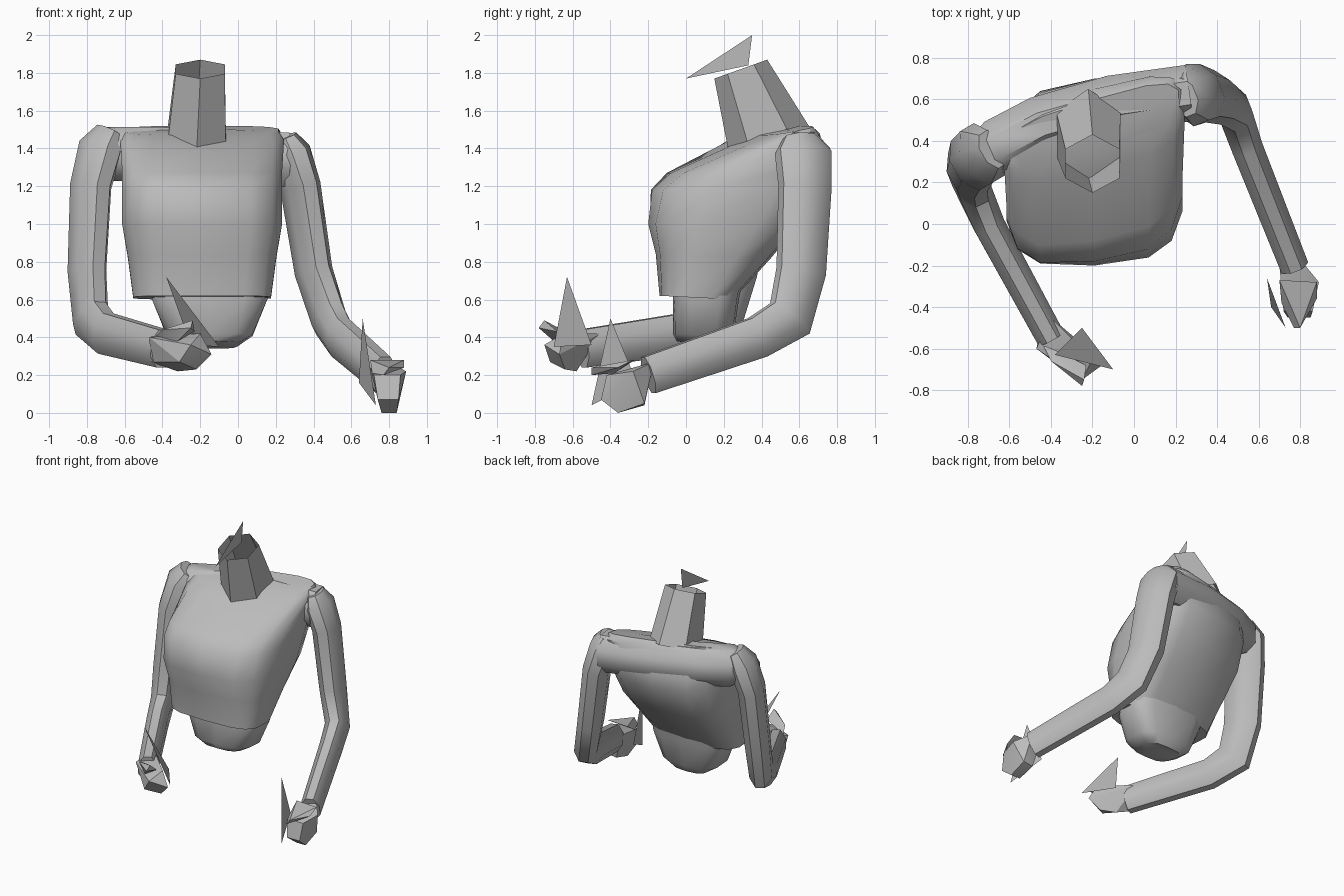
import bpy, bmesh, math
from mathutils import Vector

if "Cube" in bpy.data.objects:
    bpy.data.objects.remove(bpy.data.objects["Cube"])

COLOUR = (.5, .5, .5, 1)
grey = bpy.data.materials.new("plain grey")
grey.use_nodes = True
grey.diffuse_color = COLOUR
grey.node_tree.nodes["Principled BSDF"].inputs["Base Color"].default_value = COLOUR


def finish(name, bm, crease):
    """Turn the mesh into an object, keeping edges above the crease angle sharp."""
    bmesh.ops.recalc_face_normals(bm, faces=bm.faces)
    mesh = bpy.data.meshes.new(name)
    bm.to_mesh(mesh)
    bm.free()
    mesh.materials.append(grey)
    part = bpy.data.objects.new(name, mesh)
    bpy.context.collection.objects.link(part)
    bpy.ops.object.select_all(action='DESELECT')
    bpy.context.view_layer.objects.active = part
    part.select_set(True)
    bpy.ops.object.shade_smooth_by_angle(angle=crease)


def loft(name, rings, caps=True, crease=.8):
    """Skin a row of rings that have equal point counts."""
    bm = bmesh.new()
    loops = [[bm.verts.new(point) for point in ring] for ring in rings]
    count = len(loops[0])
    for lower, upper in zip(loops, loops[1:]):
        for i in range(count):
            j = (i + 1) % count
            bm.faces.new((lower[i], lower[j], upper[j], upper[i]))
    if caps:
        bm.faces.new(loops[0])
        bm.faces.new(loops[-1])
    finish(name, bm, crease)


def power(value, exponent):
    return math.copysign(abs(value) ** exponent, value)


def body_ring(centre, half, front_y, front_z, back_y, back_z, sides=14, square=.6):
    """Rounded section tilted from front to back; the twist grows with height."""
    twist = .35 * (back_z - .6) ** 2 if sides > 6 else 0
    ring = []
    for i in range(sides):
        angle = math.pi / 2 + math.tau * i / sides
        across = half * power(math.cos(angle), square)
        along = (power(math.sin(angle), square) + 1) / 2
        ring.append((centre + across,
                     front_y + (back_y - front_y) * along + across * twist,
                     front_z + (back_z - front_z) * along))
    return ring


def limb(name, side, joints, sides=8, thick=.115, thin=.075, depth_ratio=1.45):
    """Tapering oval tube along the joints, mitred at bends, domed at its start."""
    points = [Vector(joint) for joint in joints]
    last = len(points) - 1
    rings = []
    for i, point in enumerate(points):
        before = points[max(i, 1)] - points[max(i, 1) - 1]
        after = points[min(i, last - 1) + 1] - points[min(i, last - 1)]
        tangent = before.normalized() + after.normalized()
        depth = tangent.cross(Vector(side)).normalized()
        width = depth.cross(tangent).normalized()
        radius = thick + (thin - thick) * i / last
        if i == 0:
            radius *= .6
        stretch = radius * depth_ratio * 2 / tangent.length
        ring = []
        for k in range(sides):
            angle = math.tau * (k + .5) / sides
            ring.append(point + width * radius * math.cos(angle)
                        + depth * stretch * math.sin(angle))
        rings.append(ring)
    loft(name, rings)


def hull(name, *corners):
    """Faceted solid wrapped around a few corners."""
    bm = bmesh.new()
    for corner in corners:
        bm.verts.new(corner)
    bmesh.ops.convex_hull(bm, input=bm.verts)
    finish(name, bm, .4)


def fin(name, *corners):
    bm = bmesh.new()
    bm.faces.new([bm.verts.new(corner) for corner in corners])
    finish(name, bm, .4)


# Torso: each section is half width, front y and z, back y and z
loft("chest", [body_ring(-.19, *section) for section in (
    (.37, -.14, .62, .25, .6),
    (.4, -.16, .84, .45, .82),
    (.43, -.2, 1, .6, 1),
    (.43, -.18, 1.18, .7, 1.2),
    (.43, -.08, 1.27, .7, 1.3),
    (.44, .25, 1.42, .65, 1.48),
    (.41, .35, 1.47, .6, 1.52),
)])
loft("abdomen", [body_ring(-.15, *section) for section in (
    (.15, -.05, .38, .21, .34),
    (.23, -.07, .42, .25, .4),
    (.31, -.07, .6, .28, .6),
    (.31, -.07, .7, .3, .7),
)])

# Upper back: one broad bar joining both shoulders
limb("shoulder_girdle", (0, 0, 1), [
    (-.76, .33, 1.36),
    (-.66, .37, 1.37),
    (-.45, .48, 1.37),
    (-.1, .58, 1.36),
    (.26, .63, 1.34),
], thick=.155, thin=.155, depth_ratio=.95)

# Neck: open six-sided tube
loft("neck", [
    body_ring(-.22, .18, .23, 1.36, .65, 1.52, sides=6, square=1),
    body_ring(-.2, .15, .15, 1.77, .43, 1.87, sides=6, square=1),
], caps=False, crease=.3)

# Arms, from shoulder through elbow to wrist
limb("right_arm", (.86, .5, 0), [
    (-.68, .36, 1.49),
    (-.73, .34, 1.4),
    (-.78, .3, 1.2),
    (-.8, .25, .75),
    (-.78, .18, .5),
    (-.7, 0, .42),
    (-.4, -.55, .34),
])
limb("left_arm", (.93, .37, 0), [
    (.24, .61, 1.46),
    (.27, .62, 1.38),
    (.33, .63, 1.2),
    (.4, .61, .75),
    (.48, .55, .5),
    (.54, .38, .4),
    (.77, -.2, .2),
])

# Fists, with a thumb lying over the fingers
hull("right_fist",
     (-.46, -.55, .27), (-.4, -.45, .42), (-.47, -.6, .4),
     (-.32, -.58, .22), (-.22, -.64, .23), (-.31, -.72, .27),
     (-.14, -.67, .31), (-.25, -.75, .36), (-.2, -.65, .42))
hull("right_thumb",
     (-.44, -.58, .4), (-.4, -.66, .44), (-.24, -.75, .49),
     (-.25, -.78, .45), (-.23, -.68, .43), (-.32, -.7, .38))
hull("left_fist",
     (.7, -.2, .24), (.8, -.17, .27), (.89, -.28, .22),
     (.76, -.22, .04), (.84, -.22, .05), (.76, -.36, 0), (.84, -.36, 0),
     (.72, -.42, .2), (.86, -.42, .2), (.74, -.45, .07), (.85, -.45, .07))
hull("left_thumb",
     (.7, -.27, .28), (.88, -.28, .28), (.88, -.36, .24),
     (.8, -.5, .24), (.77, -.5, .2), (.71, -.38, .21))

# Loose flat triangles at the neck and hands
fin("neck_fin", (-.2, 0, 1.77), (-.2, .35, 2), (-.2, .33, 1.84))
fin("right_hand_fin", (-.1, -.7, .35), (-.38, -.63, .72), (-.25, -.5, .36))
fin("left_hand_fin", (.66, -.4, .5), (.73, -.5, .04), (.64, -.26, .16))
